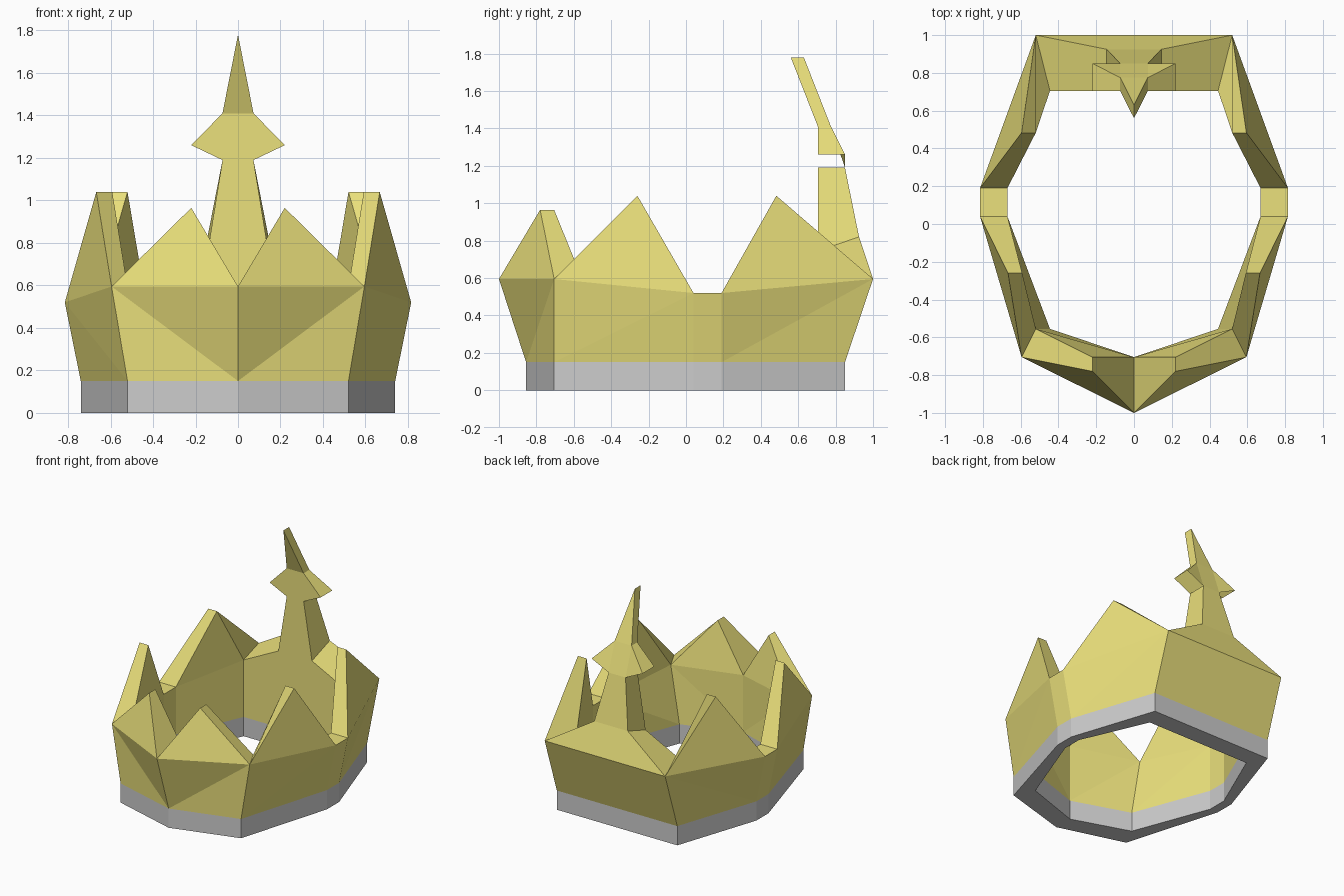
import bpy, bmesh

if "Cube" in bpy.data.objects:
    bpy.data.objects.remove(bpy.data.objects["Cube"])

# Right half of the crown, stations from front tip to back corner:
# (base outer xy, base inner xy, rim outer xy, rim inner xy, rim height)
STATIONS = [
    ((0, -.855), (0, -.705), (0, -1), (0, -.705), .595),
    ((.52, -.705), (.445, -.555), (.595, -.705), (.52, -.555), .595),
    ((.74, .04), (.67, .04), (.815, .04), (.67, .04), .52),
    ((.74, .19), (.67, .19), (.815, .19), (.67, .19), .52),
    ((.52, .85), (.445, .705), (.52, 1), (.445, .705), .595),
]
# Tooth peak (outer, inner) rising between neighbouring stations
PEAKS = [
    ((.22, -.78, .965), (.22, -.705, .965)),
    ((.667, -.26, 1.04), (.592, -.26, 1.04)),
    None,
    ((.595, .483, 1.04), (.52, .483, 1.04)),
]
# Back wall rising into the tall spike: (half width, y, z), inside and outside
SPIKE_IN = [(.445, .705, .15), (.445, .705, .595), (.145, .705, .745),
            (.073, .705, 1.19), (.073, .705, 1.41), (0, .56, 1.78)]
SPIKE_OUT = [(.52, .85, .15), (.52, 1, .595), (.145, .925, .82),
             (.073, .85, 1.19), (.073, .775, 1.41), (0, .63, 1.78)]
BAND = .15


def at(p, z):
    return (p[0], p[1], z)


def mid(p):
    return (0, p[1], p[2])


def build(name, faces, material=None):
    """Make a mesh from half-model faces, mirrored across x = 0."""
    bm = bmesh.new()
    for pts in faces:
        for s in (1, -1):
            uniq = list(dict.fromkeys(pts))
            bm.faces.new([bm.verts.new((s * x, y, z)) for x, y, z in uniq])
    bmesh.ops.remove_doubles(bm, verts=bm.verts, dist=.001)
    bmesh.ops.recalc_face_normals(bm, faces=bm.faces)
    me = bpy.data.meshes.new(name)
    bm.to_mesh(me)
    bm.free()
    ob = bpy.data.objects.new(name, me)
    bpy.context.collection.objects.link(ob)
    if material:
        me.materials.append(material)


# Grey band at the foot
band = []
ends = STATIONS + [((0, .85), (0, .705), None, None, 0)]
for a, b in zip(ends, ends[1:]):
    for k in (0, 1):
        band.append([at(a[k], 0), at(b[k], 0), at(b[k], BAND), at(a[k], BAND)])
    band.append([at(a[0], 0), at(b[0], 0), at(b[1], 0), at(a[1], 0)])
build("base_band", band)

# Gold walls and teeth
gold = []
for a, b, peak in zip(STATIONS, STATIONS[1:], PEAKS):
    for k in (0, 1):
        lo_a, lo_b = at(a[k], BAND), at(b[k], BAND)
        hi_a, hi_b = at(a[k + 2], a[4]), at(b[k + 2], b[4])
        gold += [[lo_a, lo_b, hi_b], [lo_a, hi_b, hi_a]]
        if peak:
            gold.append([hi_a, hi_b, peak[k]])
    oa, ia = at(a[2], a[4]), at(a[3], a[4])
    ob_, ib = at(b[2], b[4]), at(b[3], b[4])
    if peak:
        gold += [[oa, peak[0], peak[1], ia], [ob_, peak[0], peak[1], ib]]
    else:
        gold.append([oa, ob_, ib, ia])

# Back wall and spike: inside and outside skins, then the edges joining them
for prof in (SPIKE_IN, SPIKE_OUT):
    for p, q in zip(prof, prof[1:]):
        gold.append([p, mid(p), mid(q), q])
for i in (1, 2, 4):
    gold.append([SPIKE_IN[i], SPIKE_IN[i + 1], SPIKE_OUT[i + 1], SPIKE_OUT[i]])

# Side points of the spike's diamond, open underneath
tip_in, tip_out = (.22, .705, 1.26), (.22, .85, 1.26)
gold += [[SPIKE_IN[3], tip_in, SPIKE_IN[4]],
         [SPIKE_OUT[3], tip_out, SPIKE_OUT[4]],
         [tip_in, tip_out, SPIKE_OUT[4], SPIKE_IN[4]]]

mat = bpy.data.materials.new("gold")
mat.diffuse_color = (.83, .75, .2, 1)
mat.use_nodes = True
mat.node_tree.nodes["Principled BSDF"].inputs["Base Color"].default_value = mat.diffuse_color
build("crown_body", gold, mat)
